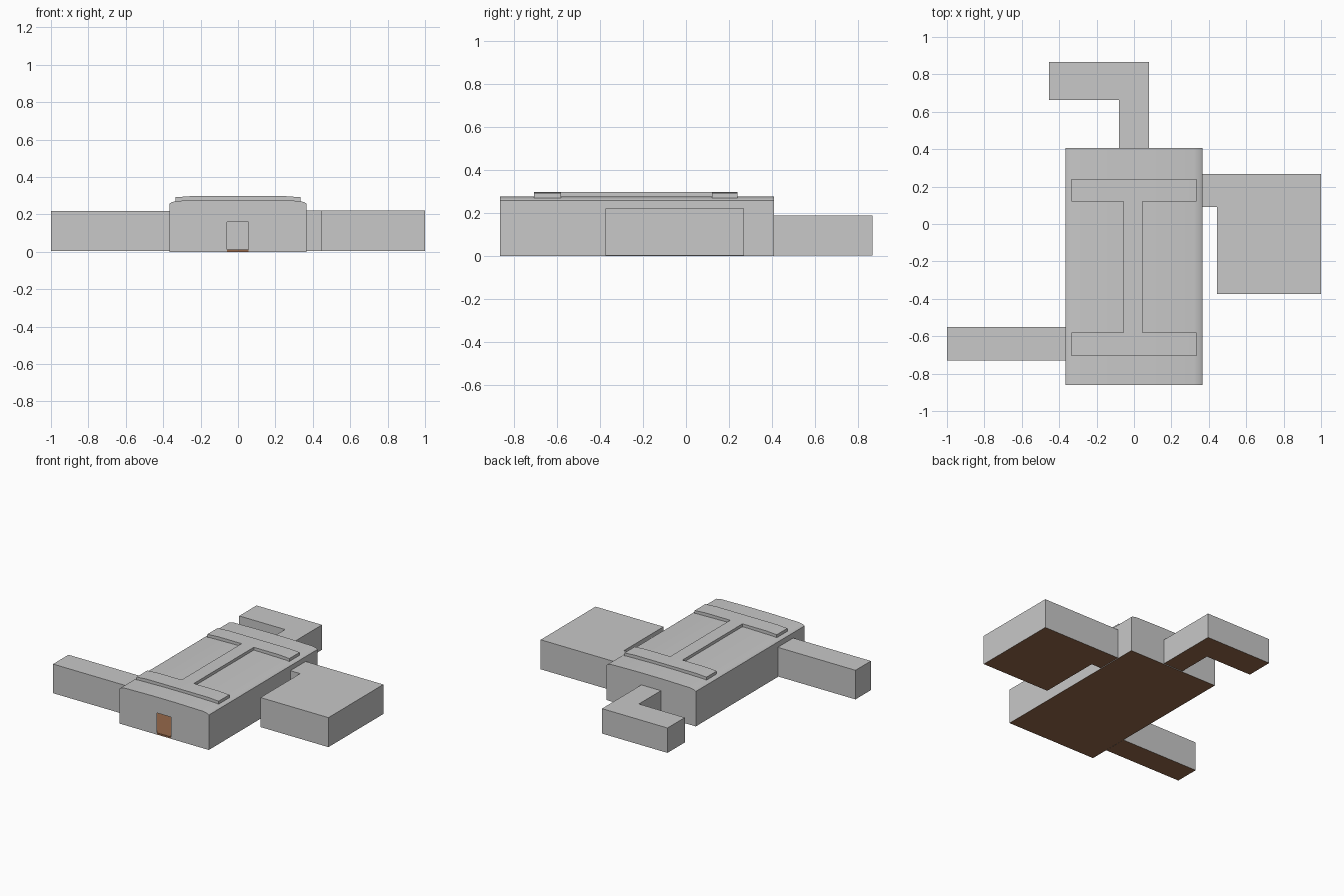
import bpy, bmesh

if "Cube" in bpy.data.objects:
    bpy.data.objects.remove(bpy.data.objects["Cube"])


def material(name, rgb):
    m = bpy.data.materials.new(name)
    m.diffuse_color = (*rgb, 1)
    m.use_nodes = True
    m.node_tree.nodes["Principled BSDF"].inputs["Base Color"].default_value = m.diffuse_color
    return m


STONE = material("light grey stone", (0.58, 0.58, 0.58))
EARTH = material("brown floor", (0.30, 0.14, 0.07))


def finish(name, bm, mats):
    mesh = bpy.data.meshes.new(name)
    bm.to_mesh(mesh)
    bm.free()
    for m in mats:
        mesh.materials.append(m)
    ob = bpy.data.objects.new(name, mesh)
    bpy.context.collection.objects.link(ob)
    return ob


def extruded_plan(name, outline, z0, z1, mats):
    """Vertical prism; faces looking down take the last material."""
    bm = bmesh.new()
    low = [bm.verts.new((x, y, z0)) for x, y in outline]
    high = [bm.verts.new((x, y, z1)) for x, y in outline]
    bm.faces.new(low)
    bm.faces.new(high)
    for i in range(len(low)):
        j = (i + 1) % len(low)
        bm.faces.new((low[i], low[j], high[j], high[i]))
    bmesh.ops.recalc_face_normals(bm, faces=bm.faces)
    for f in bm.faces:
        f.normal_update()
        if f.normal.z < -0.5:
            f.material_index = len(mats) - 1
    return finish(name, bm, mats)


def rect(x0, x1, y0, y1):
    return [(x0, y0), (x1, y0), (x1, y1), (x0, y1)]


def extruded_section(name, section, y0, y1, door=None):
    """Prism along y; with a door it is an open-bottomed shell."""
    bm = bmesh.new()
    front = [bm.verts.new((x, y0, z)) for x, z in section]
    back = [bm.verts.new((x, y1, z)) for x, z in section]
    n = len(section)
    for i in range(n - 1 if door else n):
        j = (i + 1) % n
        bm.faces.new((front[i], back[i], back[j], front[j]))
    bm.faces.new(back[::-1])
    notch = [bm.verts.new((x, y0, z)) for x, z in door or []]
    bm.faces.new(front + notch)
    for f in bm.faces:
        f.normal_update()
    # orient outward as one connected skin
    bmesh.ops.recalc_face_normals(bm, faces=bm.faces)
    top = max(bm.faces, key=lambda f: f.calc_center_median().z)
    if top.normal.z < 0:
        bmesh.ops.reverse_faces(bm, faces=bm.faces)
    ob = finish(name, bm, [STONE])
    bpy.context.view_layer.objects.active = ob
    ob.select_set(True)
    bpy.ops.object.shade_smooth_by_angle()
    ob.select_set(False)
    return ob


def mirrored(half):
    """Left half of a section, bottom to top, continued down the right side."""
    return half + [(-x, z) for x, z in reversed(half)]


# Hollow main hall with a slightly crowned roof and a doorway in front
hall = mirrored([(-0.365, 0), (-0.365, 0.258), (-0.355, 0.266),
                 (-0.32, 0.273), (-0.1, 0.277)])
doorway = [(0.055, 0), (0.055, 0.16), (-0.06, 0.16), (-0.06, 0)]
extruded_section("main_hall", hall, -0.862, 0.407, doorway)

# Floor of the hall
extruded_plan("hall_floor", rect(-0.364, 0.364, -0.861, 0.406), 0, 0.013, [EARTH])

# Raised roof plates: two crossbars and a spine
bar = mirrored([(-0.335, 0.26), (-0.335, 0.292), (-0.25, 0.298)])
for name, y0, y1 in (("front_roof_bar", -0.705, -0.58), ("rear_roof_bar", 0.12, 0.24)):
    extruded_section(name, bar, y0, y1)
extruded_plan("roof_spine", rect(-0.055, 0.045, -0.58, 0.12), 0.27, 0.298, [STONE])

# Side passage, side chamber and bent rear passage, all with brown undersides
wings = [STONE, EARTH]
extruded_plan("left_passage", rect(-1, -0.364, -0.73, -0.55), 0.004, 0.219, wings)
extruded_plan("right_chamber",
              [(0.364, 0.09), (0.445, 0.09), (0.445, -0.373), (1, -0.373),
               (1, 0.268), (0.364, 0.268)], 0.004, 0.222, wings)
extruded_plan("rear_passage",
              [(-0.08, 0.406), (0.08, 0.406), (0.08, 0.866), (-0.455, 0.866),
               (-0.455, 0.664), (-0.08, 0.664)], 0.004, 0.188, wings)
